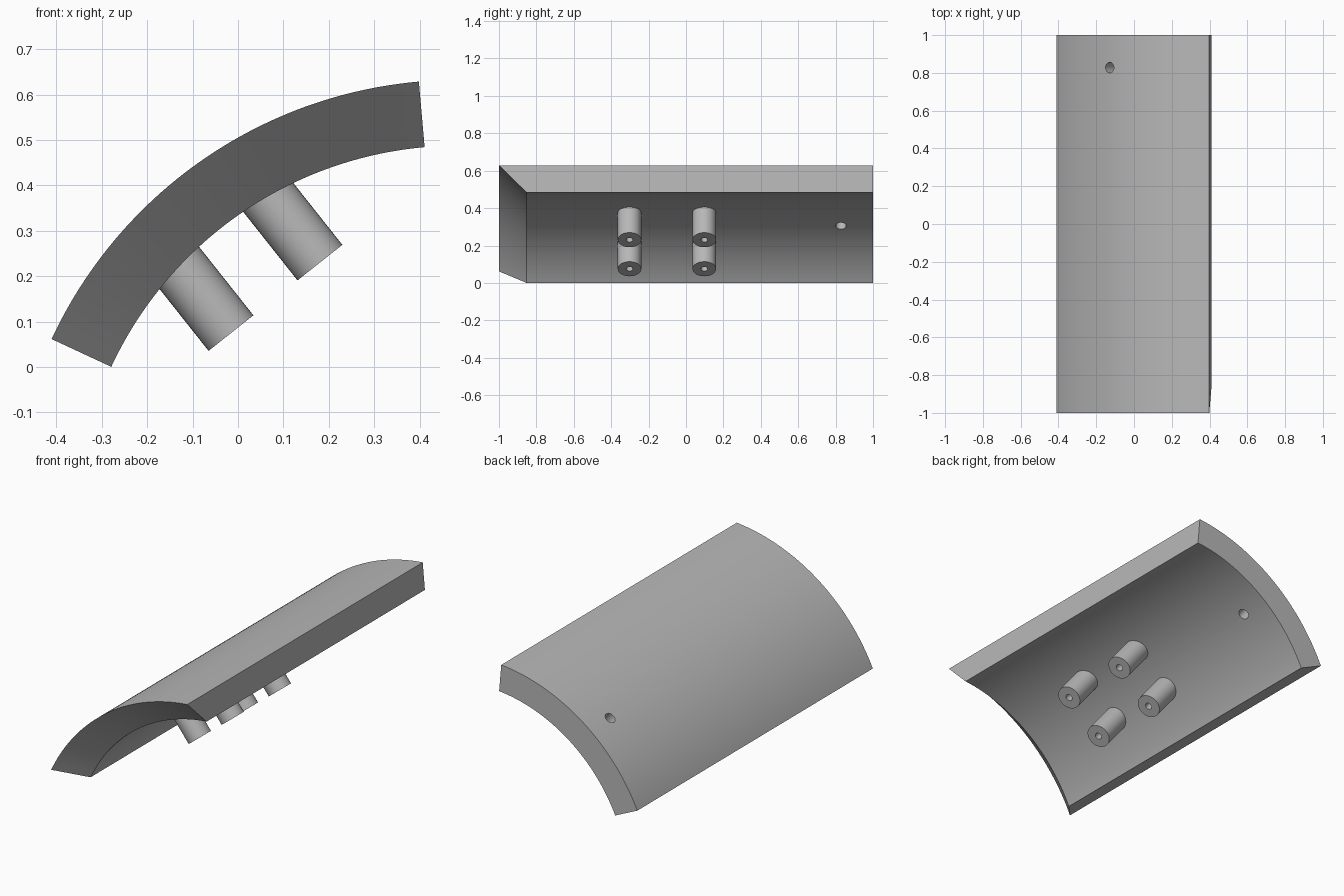
import bpy, bmesh, math
from mathutils import Matrix, Vector

cube = bpy.data.objects.get("Cube")
if cube:
    bpy.data.objects.remove(cube, do_unlink=True)

CENTRE = Vector((0.485, 0, -0.3555))      # axis of the curved panel
R_OUT, R_IN = 0.988, 0.843
START, END, SEGMENTS = math.radians(95.03), math.radians(155.03), 48
AXIS = math.radians(128.4)                # direction of pegs and hole

grey = bpy.data.materials.new("plain grey")
grey.use_nodes = True
grey.diffuse_color = (0.48, 0.48, 0.48, 1)
grey.node_tree.nodes["Principled BSDF"].inputs["Base Color"].default_value = grey.diffuse_color


def finish(bm, name):
    bmesh.ops.recalc_face_normals(bm, faces=bm.faces[:])
    mesh = bpy.data.meshes.new(name)
    bm.to_mesh(mesh)
    bm.free()
    mesh.materials.append(grey)
    obj = bpy.data.objects.new(name, mesh)
    bpy.context.collection.objects.link(obj)
    return obj


def smooth(obj):
    bpy.ops.object.select_all(action='DESELECT')
    obj.select_set(True)
    bpy.context.view_layer.objects.active = obj
    bpy.ops.object.shade_smooth_by_angle(angle=math.radians(30))


def radial_frame(distance, side, y):
    """Local z points outward from the panel axis, local y runs along it."""
    u = Vector((math.cos(AXIS), 0, math.sin(AXIS)))
    v = Vector((math.sin(AXIS), 0, -math.cos(AXIS)))
    pos = CENTRE + u * distance + v * side + Vector((0, y, 0))
    rot = Matrix((v, (0, 1, 0), u)).transposed()
    return Matrix.Translation(pos) @ rot.to_4x4()


def lathe(profile, name, frame, steps=40):
    bm = bmesh.new()
    verts = [bm.verts.new((r, 0, z)) for r, z in profile]
    edges = [bm.edges.new(pair) for pair in zip(verts, verts[1:])]
    bmesh.ops.spin(bm, geom=verts + edges, cent=(0, 0, 0), axis=(0, 0, 1),
                   angle=math.tau, steps=steps, use_duplicate=False)
    bmesh.ops.remove_doubles(bm, verts=bm.verts[:], dist=0.0001)
    bmesh.ops.transform(bm, matrix=frame, verts=bm.verts[:])
    return finish(bm, name)


# Curved panel: a (radius, y) section swept round the axis, undercut at the front
section = [(R_OUT, -1), (R_OUT, 1), (R_IN, 1), (R_IN, -0.853)]
bm = bmesh.new()
rings = []
for i in range(SEGMENTS + 1):
    a = START + (END - START) * i / SEGMENTS
    rings.append([bm.verts.new(CENTRE + Vector((r * math.cos(a), y, r * math.sin(a))))
                  for r, y in section])
for p, q in zip(rings, rings[1:]):
    for k in range(4):
        n = (k + 1) % 4
        bm.faces.new((p[k], p[n], q[n], q[k]))
bm.faces.new(rings[0])
bm.faces.new(rings[-1])
panel = finish(bm, "curved_panel")

# Through hole near the back end
cutter = lathe([(0, -0.3), (0.028, -0.3), (0.028, 0.3), (0, 0.3)], "hole_cutter",
               radial_frame(0.92, 0, 0.828), 32)
cutter.hide_render = True
cut = panel.modifiers.new("hole", 'BOOLEAN')
cut.object = cutter
cut.operation = 'DIFFERENCE'
cut.solver = 'EXACT'
bpy.context.view_layer.objects.active = panel
bpy.ops.object.modifier_apply(modifier=cut.name)
bpy.data.objects.remove(cutter, do_unlink=True)
smooth(panel)

# Four pegs with blind screw holes
peg = [(0, 0.17), (0.018, 0.17), (0.018, 0), (0.063, 0), (0.063, 0.23), (0, 0.23)]
for row, y in (("front", -0.302), ("back", 0.098)):
    for level, side in (("upper", 0.125), ("lower", -0.125)):
        smooth(lathe(peg, f"{row}_{level}_peg", radial_frame(0.648, side, y)))
